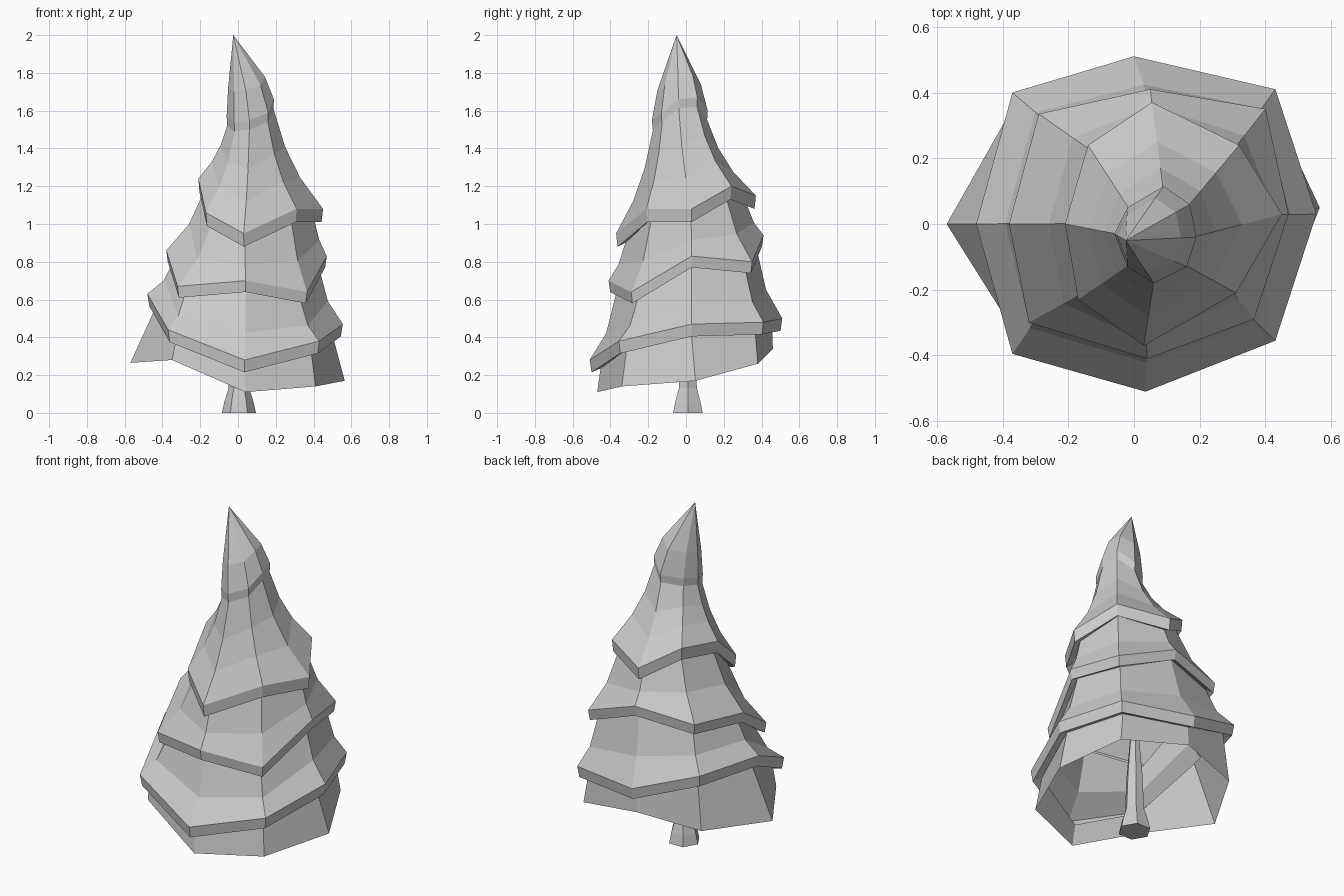
import bpy, bmesh
from math import cos, sin, tau
from mathutils import Vector

if "Cube" in bpy.data.objects:
    bpy.data.objects.remove(bpy.data.objects["Cube"])


def loft(name, rings, cap_start=False, cap_end=False):
    """Skin a stack of equal-sided rings with flat quads."""
    bm = bmesh.new()
    loops = [[bm.verts.new(p) for p in ring] for ring in rings]
    n = len(loops[0])
    for a, b in zip(loops, loops[1:]):
        for i in range(n):
            j = (i + 1) % n
            bm.faces.new((a[j], a[i], b[i], b[j]))
    if cap_start:
        bm.faces.new(loops[0])
    if cap_end:
        bm.faces.new(loops[-1][::-1])
    bmesh.ops.remove_doubles(bm, verts=bm.verts, dist=0.0005)
    bmesh.ops.recalc_face_normals(bm, faces=bm.faces)
    # open skirts: make sure the normals point outward
    c = sum((v.co for v in bm.verts), Vector()) / len(bm.verts)
    flow = sum(f.normal.xy.dot((f.calc_center_median() - c).xy) * f.calc_area() for f in bm.faces)
    if flow < 0:
        bmesh.ops.reverse_faces(bm, faces=bm.faces)
    mesh = bpy.data.meshes.new(name)
    bm.to_mesh(mesh)
    bm.free()
    obj = bpy.data.objects.new(name, mesh)
    bpy.context.collection.objects.link(obj)
    return obj


def shrink(ring, k, dz):
    """Scale a ring in plan about its centre and shift it vertically."""
    c = sum(ring, Vector()) / len(ring)
    return [Vector((c.x + (p.x - c.x) * k, c.y + (p.y - c.y) * k, p.z + dz)) for p in ring]


def blend(rim, top, t_plan, t_z):
    return [Vector((r.x + (t.x - r.x) * t_plan, r.y + (t.y - r.y) * t_plan,
                    r.z + (t.z - r.z) * t_z)) for r, t in zip(rim, top)]


def tier(name, top, rim, creases, lip, tuck):
    """One branch skirt: top ring, creases, uneven rim, folded lip, tucked underside."""
    rim = [Vector(p) for p in rim]
    rings = [top] + [blend(rim, top, *c) for c in creases] + [rim]
    if lip:
        rings.append(shrink(rim, 0.98, -lip))
        rings.append(shrink(rim, tuck, -lip + 0.02))
    loft(name, rings)
    return rings[-1]


# Rims run anticlockwise from +x in eight steps
tip = [Vector((-0.025, -0.05, 2.0))] * 8
ring = tier("spire", tip,
            [(.19, -.04, 1.66), (.17, .06, 1.67), (.09, .115, 1.60), (-.02, .05, 1.58),
             (-.06, -.03, 1.57), (-.02, -.13, 1.54), (.06, -.18, 1.55), (.16, -.13, 1.59)],
            [(.22, .35)], 0.05, 0.93)
ring = tier("upper_branches", ring,
            [(.45, .03, 1.08), (.32, .24, 1.20), (.055, .37, 1.15), (-.14, .24, 1.27),
             (-.21, .0, 1.24), (-.17, -.23, 1.06), (.03, -.37, .95), (.31, -.21, 1.08)],
            [(.75, .60), (.45, .30)], 0.07, 0.87)
ring = tier("middle_branches", ring,
            [(.47, .03, .83), (.40, .35, .80), (.05, .41, .94), (-.29, .335, .89),
             (-.38, .0, .86), (-.32, -.30, .67), (.04, -.41, .70), (.365, -.29, .64)],
            [(.58, .42)], 0.06, 0.89)
ring = tier("lower_branches", ring,
            [(.555, .03, .47), (.43, .41, .48), (.0, .51, .50), (-.37, .40, .63),
             (-.48, .0, .63), (-.37, -.395, .44), (.035, -.51, .28), (.43, -.355, .38)],
            [(.60, .38)], 0.065, 0.89)
# The bottom skirt is open underneath
tier("bottom_branches", ring,
     [(.565, .05, .17), (.41, .38, .26), (.0, .46, .34), (-.36, .37, .29),
      (-.57, .0, .265), (-.35, -.35, .28), (.04, -.47, .11), (.41, -.34, .14)],
     [], 0, 1)

# Trunk with a flared foot, tapering up inside the skirts
loft("trunk", [[Vector((0.005 + r * cos(tau * i / 6), 0.01 + r * sin(tau * i / 6), z)) for i in range(6)]
               for z, r in ((0, .09), (.06, .077), (.13, .055), (.35, .045), (.75, .012))],
     cap_start=True, cap_end=True)
